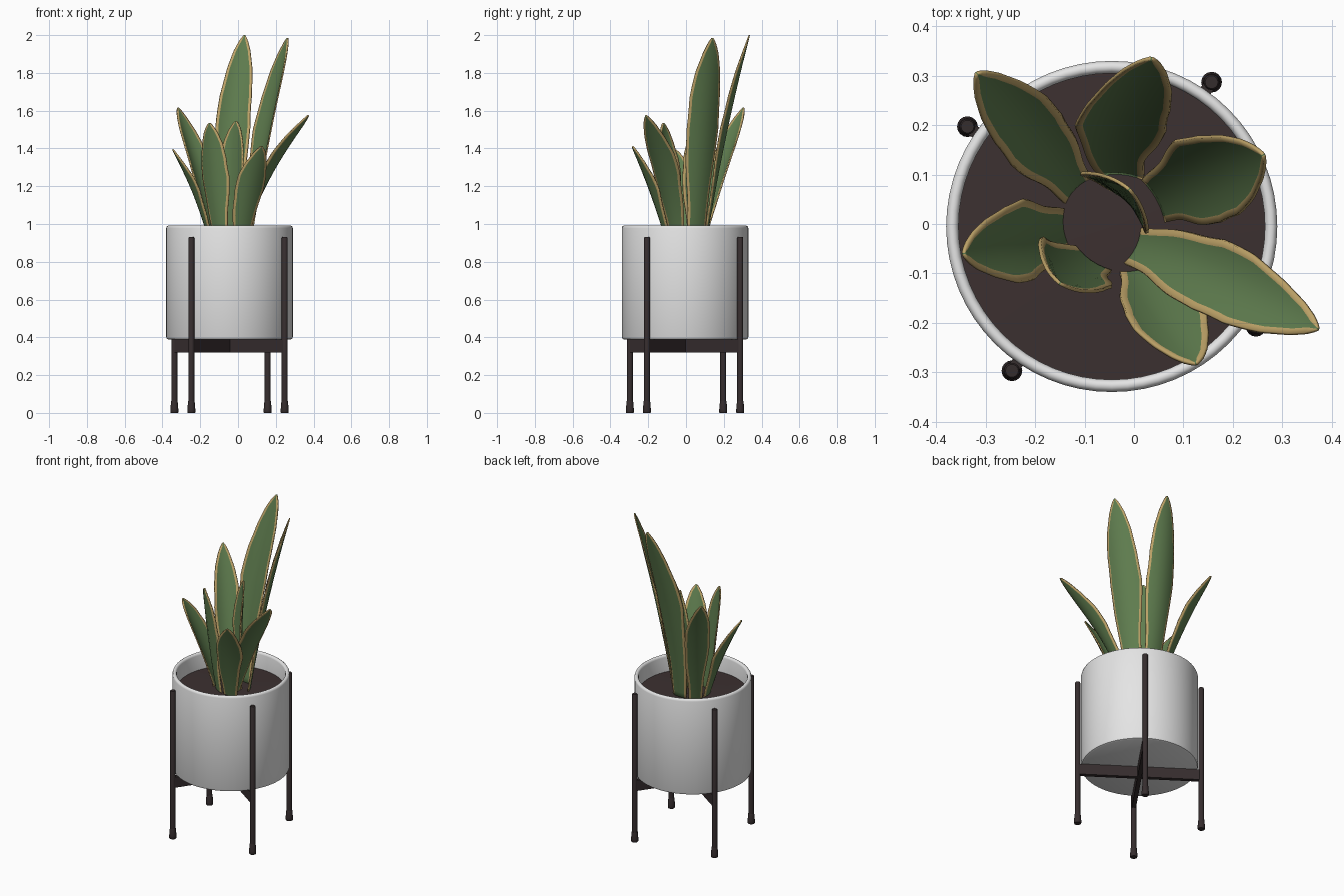
import bpy, bmesh, math
from mathutils import Vector

if "Cube" in bpy.data.objects:
    bpy.data.objects.remove(bpy.data.objects["Cube"])

CX, CY = -0.045, -0.005          # centre of pot and stand
SOIL_Z = 0.89


def material(name, rgb):
    m = bpy.data.materials.new(name)
    m.diffuse_color = (*rgb, 1)
    m.use_nodes = True
    m.node_tree.nodes["Principled BSDF"].inputs["Base Color"].default_value = m.diffuse_color
    return m


WHITE = material("white_ceramic", (0.78, 0.78, 0.78))
DARK = material("dark_metal", (0.036, 0.026, 0.027))
EARTH = material("brown_soil", (0.045, 0.030, 0.030))
GREEN = material("leaf_green", (0.115, 0.205, 0.078))
YELLOW = material("leaf_edge_yellow", (0.52, 0.37, 0.14))


def finish(name, bm, mats, angle=40, recalc=True):
    if recalc:
        bmesh.ops.recalc_face_normals(bm, faces=bm.faces)
    mesh = bpy.data.meshes.new(name)
    bm.to_mesh(mesh)
    bm.free()
    for m in mats:
        mesh.materials.append(m)
    ob = bpy.data.objects.new(name, mesh)
    bpy.context.collection.objects.link(ob)
    bpy.ops.object.select_all(action='DESELECT')
    ob.select_set(True)
    bpy.context.view_layer.objects.active = ob
    bpy.ops.object.shade_smooth_by_angle(angle=math.radians(angle))
    return ob


def lathe(name, profile, mat, x, y, sides):
    """Spin a (radius, height) profile around a vertical axis; cap its ends."""
    bm = bmesh.new()
    rings = []
    for r, z in profile:
        rings.append([bm.verts.new((x + r * math.cos(2 * math.pi * i / sides),
                                    y + r * math.sin(2 * math.pi * i / sides), z))
                      for i in range(sides)])
    for a, b in zip(rings, rings[1:]):
        for i in range(sides):
            j = (i + 1) % sides
            bm.faces.new((a[i], a[j], b[j], b[i]))
    bm.faces.new(rings[0])
    bm.faces.new(rings[-1])
    return finish(name, bm, [mat])


# Pot with rounded rim and hollow inside
lathe("pot", [(0.322, 0.388), (0.331, 0.392), (0.335, 0.402), (0.335, 0.978),
              (0.332, 0.987), (0.326, 0.991), (0.319, 0.991), (0.313, 0.987),
              (0.310, 0.978), (0.310, 0.85)], WHITE, CX, CY, 64)

# Soil
lathe("soil", [(0.311, 0.86), (0.311, SOIL_Z - 0.004), (0.2, SOIL_Z), (0.05, SOIL_Z + 0.004)],
      EARTH, CX, CY, 48)

# Stand legs with flared feet
leg_spots = [(0.202, 0.292), (-0.292, 0.202), (-0.202, -0.292), (0.292, -0.202)]
for i, (dx, dy) in enumerate(leg_spots):
    lathe(f"leg_{i + 1}", [(0.016, 0.03), (0.016, 0.926), (0.013, 0.931)],
          DARK, CX + dx, CY + dy, 16)
    lathe(f"foot_{i + 1}", [(0.019, 0.0), (0.021, 0.003), (0.021, 0.02), (0.0175, 0.06),
                            (0.0165, 0.063)], DARK, CX + dx, CY + dy, 16)

# Crossed support bars under the pot
for i, (dx, dy) in enumerate(leg_spots[:2]):
    bm = bmesh.new()
    bmesh.ops.create_cube(bm, size=1)
    bmesh.ops.scale(bm, vec=(2 * math.hypot(dx, dy), 0.024, 0.067), verts=bm.verts)
    bar = finish(f"support_bar_{i + 1}", bm, [DARK])
    bar.location = (CX, CY, 0.3545 - 0.0005 * i)
    bar.rotation_euler.z = math.atan2(dy, dx)

# Half-width along a leaf, as (fraction of length, fraction of widest)
OUTLINE = [(0, .5), (.2, .63), (.4, .85), (.57, 1), (.72, .95), (.84, .75),
           (.93, .47), (.98, .22), (1, .04)]
ROWS = 28
EDGE = 0.013                     # width of the yellow margin


def outline(t):
    for (t0, w0), (t1, w1) in zip(OUTLINE, OUTLINE[1:]):
        if t <= t1:
            return w0 + (w1 - w0) * (t - t0) / (t1 - t0)
    return OUTLINE[-1][1]


def leaf(name, base, mid, tip, width, side, phase):
    """Cupped blade on a curved spine, with a coloured margin on both sides."""
    side = Vector((*side, 0)).normalized()
    inward = Vector((-side.y, side.x, 0))
    if inward.dot(Vector((CX + 0.02 - mid[0], CY + 0.01 - mid[1], 0))) < 0:
        inward.negate()
    m = 0.55
    bm = bmesh.new()
    grid = []
    for k in range(ROWS + 1):
        s = k / ROWS
        t = 1 - (1 - s) ** 1.35          # denser rows near the tip
        a, b, c = (t - m) * (t - 1) / m, t * (t - 1) / (m * (m - 1)), t * (t - m) / (1 - m)
        centre = Vector((a * base[0] + b * mid[0] + c * tip[0],
                         a * base[1] + b * mid[1] + c * tip[1],
                         SOIL_Z - 0.02 + t * (tip[2] - SOIL_Z + 0.02)))
        row = []
        half = width / 2 * outline(t)
        for sign in (-1, 1):
            h = half * (1 + 0.035 * math.sin(15 * t + phase + sign))
            inner = max(h - EDGE, 0.35 * h)
            offs = [h, inner, inner * 0.5]
            row += [-o for o in offs] + [0] if sign < 0 else offs[::-1]
        grid.append([bm.verts.new(centre + side * u + inward * (0.028 * (2 * u / width) ** 2))
                     for u in row])
    last = len(grid[0]) - 2
    for r0, r1 in zip(grid, grid[1:]):
        for j in range(last + 1):
            f = bm.faces.new((r0[j], r0[j + 1], r1[j + 1], r1[j]))
            f.material_index = 1 if j in (0, last) else 0
    ob = finish(name, bm, [GREEN, YELLOW], 60)
    thick = ob.modifiers.new("thickness", 'SOLIDIFY')
    thick.thickness = 0.007
    thick.offset = 0


# Leaves: base, middle, tip, width, width direction, ripple phase
leaf("leaf_back", (-0.025, 0.10), (-0.025, 0.215), (0.035, 0.335, 2.0), 0.18, (1, -0.08), 0)
leaf("leaf_back_right", (0.045, 0.05), (0.15, 0.095), (0.262, 0.14, 1.985), 0.19, (0.48, -0.87), 1)
leaf("leaf_back_left", (-0.115, 0.07), (-0.21, 0.185), (-0.318, 0.305, 1.615), 0.145, (0.72, 0.69), 2)
leaf("leaf_front_right", (0.0, -0.045), (0.165, -0.11), (0.372, -0.212, 1.575), 0.155, (0.42, 0.9), 3)
leaf("leaf_front", (0.01, -0.09), (0.06, -0.185), (0.125, -0.283, 1.412), 0.155, (0.95, 0.25), 4)
leaf("leaf_left", (-0.14, -0.01), (-0.235, -0.035), (-0.345, -0.06, 1.395), 0.16, (-0.15, 1), 5)
leaf("leaf_front_left", (-0.085, -0.075), (-0.13, -0.10), (-0.15, -0.12, 1.535), 0.17, (0.82, -0.57), 6)
leaf("leaf_centre", (-0.01, 0.045), (-0.02, 0.06), (-0.01, 0.07, 1.545), 0.18, (0.73, -0.68), 7)
